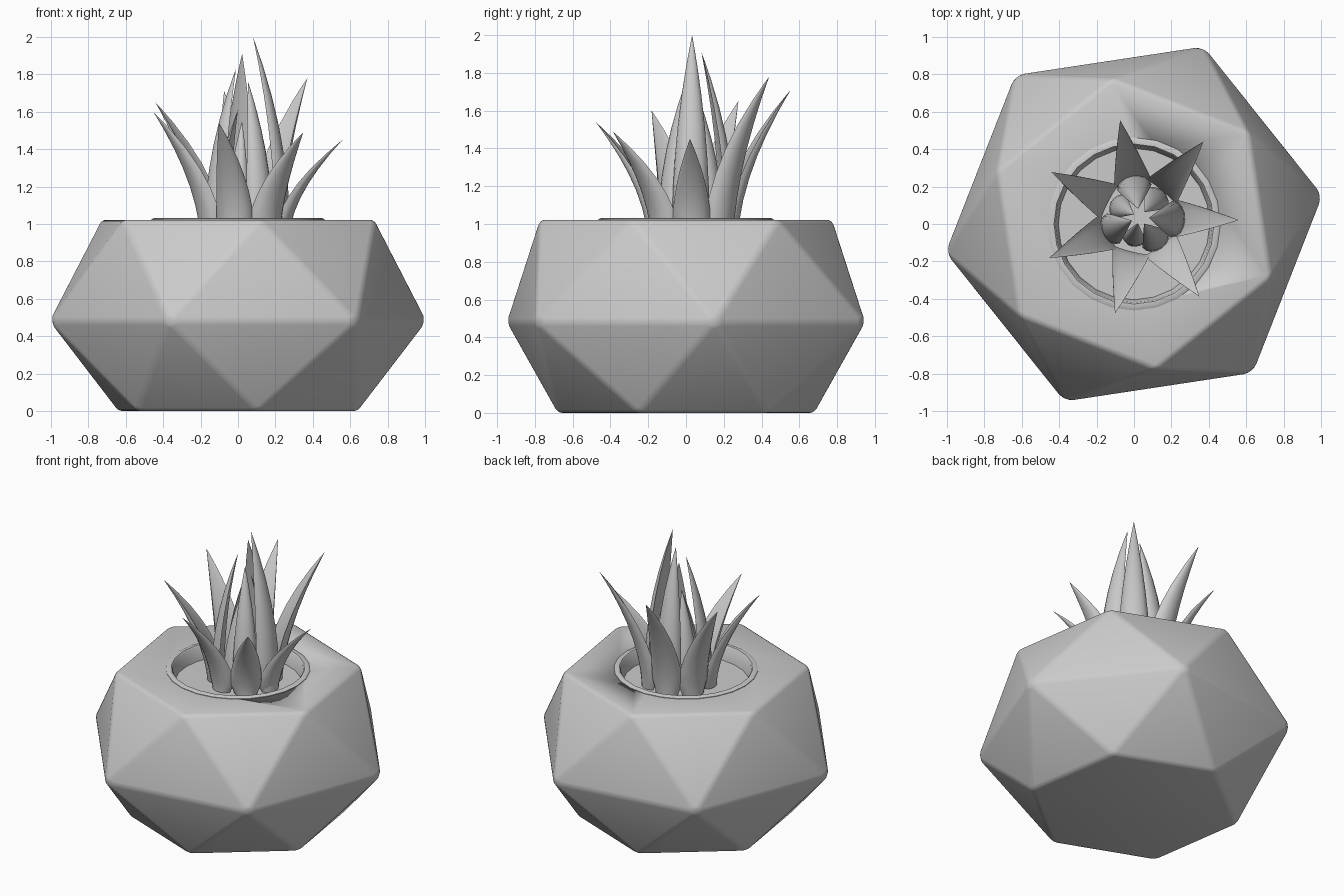
import bpy, bmesh, math
from math import sin, cos, pi, radians

if "Cube" in bpy.data.objects:
    bpy.data.objects.remove(bpy.data.objects["Cube"])


def make_object(name, bm, angle=40):
    bmesh.ops.recalc_face_normals(bm, faces=bm.faces)
    mesh = bpy.data.meshes.new(name)
    bm.to_mesh(mesh)
    bm.free()
    ob = bpy.data.objects.new(name, mesh)
    bpy.context.collection.objects.link(ob)
    bpy.ops.object.select_all(action='DESELECT')
    bpy.context.view_layer.objects.active = ob
    ob.select_set(True)
    bpy.ops.object.shade_smooth_by_angle(angle=radians(angle))
    return ob


def skin(bm, rings, cap_start=True, cap_end=True):
    """Join equal-sized closed rings of points with quads."""
    vr = [[bm.verts.new(p) for p in ring] for ring in rings]
    n = len(vr[0])
    for a, b in zip(vr, vr[1:]):
        for i in range(n):
            j = (i + 1) % n
            bm.faces.new((a[i], a[j], b[j], b[i]))
    if cap_start:
        bm.faces.new(vr[0][::-1])
    if cap_end:
        bm.faces.new(vr[-1])
    return vr


# Faceted pot: three hexagons, the middle one turned by 30 degrees
def hexagon(r, z, turn):
    return [(r * cos(radians(turn + 60 * i)), r * sin(radians(turn + 60 * i)), z)
            for i in range(6)]


bm = bmesh.new()
low, mid, top = [[bm.verts.new(p) for p in hexagon(*h)]
                 for h in ((0.69, 0.01, -21.4), (1.022, 0.48, 8.6), (0.785, 1.022, -21.4))]
for ring in (low, top):
    bm.faces.new(ring)
    for i in range(6):
        bm.faces.new((ring[i], ring[(i + 1) % 6], mid[i]))
        bm.faces.new((ring[i], mid[i], mid[i - 1]))
for v in low:
    v.co.z = 0
bmesh.ops.recalc_face_normals(bm, faces=bm.faces)
bmesh.ops.bevel(bm, geom=list(bm.edges), offset=0.022, segments=3,
                profile=0.5, affect='EDGES', clamp_overlap=True)
pot = make_object("pot", bm, 35)

# Round opening in the pot
bm = bmesh.new()
bmesh.ops.create_cone(bm, cap_ends=True, segments=24, radius1=0.435, radius2=0.435, depth=0.4)
for v in bm.verts:
    v.co.z += 1.1
cutter = make_object("opening_cutter", bm)
cutter.hide_render = True
cutter.hide_viewport = True
cut = pot.modifiers.new("opening", 'BOOLEAN')
cut.operation = 'DIFFERENCE'
cut.solver = 'EXACT'
cut.object = cutter

# Raised rim, inner wall and soil floor
bm = bmesh.new()
profile = [(0.462, 1.015), (0.462, 1.026), (0.450, 1.032), (0.428, 1.032),
           (0.420, 1.022), (0.405, 0.93)]
skin(bm, [[(r * cos(2 * pi * i / 24), r * sin(2 * pi * i / 24), z) for i in range(24)]
          for r, z in profile], cap_start=False)
make_object("rim_and_soil", bm, 40)

# Leaves: crescent section swept up a curved spine to a point
CX, CY, BASE = 0.03, 0.035, 0.935


def leaf(name, angle, tip_z, radius, half_width):
    ca, sa = cos(radians(angle)), sin(radians(angle))
    rings = []
    for t in (0, 0.04, 0.12, 0.25, 0.4, 0.55, 0.7, 0.85, 0.95, 0.998):
        w = half_width * (1 - t ** 2.1) * min(1, 0.7 + 2.5 * t)
        r, z = radius(t), BASE + (tip_z - BASE) * t
        section = [(-cos(pi * i / 8), -0.75 * (1 - sin(pi * i / 8))) for i in range(9)]
        section += [(cos(pi * i / 6), -0.75 + 0.12 * sin(pi * i / 6)) for i in range(1, 6)]
        rings.append([(CX + (r + d * w) * ca - s * w * sa,
                       CY + (r + d * w) * sa + s * w * ca, z) for s, d in section])
    bm = bmesh.new()
    skin(bm, rings)
    make_object(name, bm, 50)


# Seven outer leaves bending outward, heights falling in a spiral
outer_heights = (1.45, 1.78, 1.71, 1.65, 1.60, 1.54, 1.49)
for i, h in enumerate(outer_heights):
    leaf(f"outer_leaf_{i + 1}", -1.5 + i * 360 / 7, h,
         lambda t: 0.245 + 0.285 * t ** 1.7, 0.105)

# Seven inner leaves closing toward the centre
inner_heights = (2.0, 1.91, 1.83, 1.76, 1.68, 1.61, 1.55)
for i, h in enumerate(inner_heights):
    k = 1 - 0.06 * i
    leaf(f"inner_leaf_{i + 1}", -3 + i * 720 / 7, h,
         lambda t, k=k: k * (0.05 + 0.2 * (1 - t * t)), 0.1 * k)
